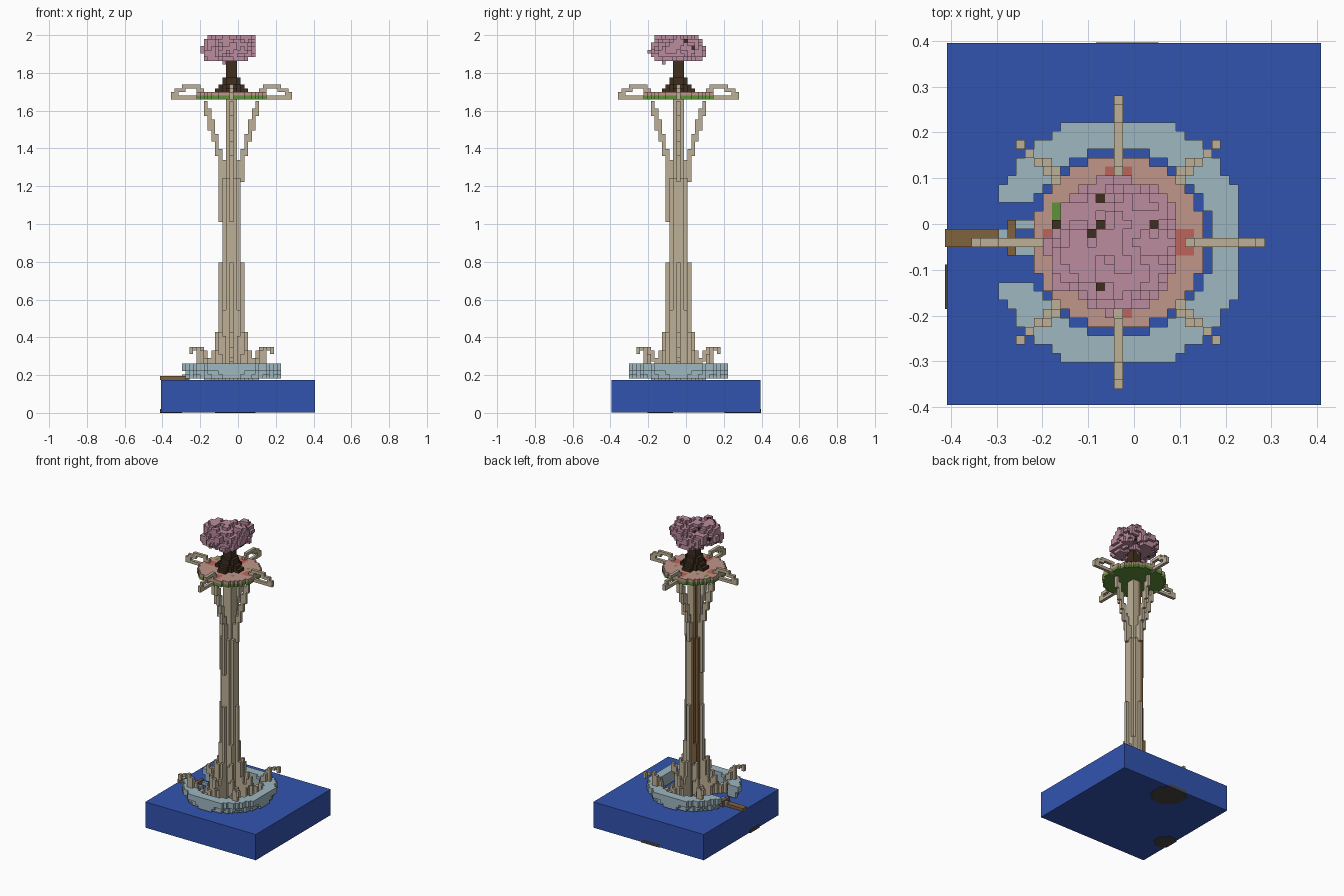
import bpy, bmesh, math, random
from mathutils import Vector

if "Cube" in bpy.data.objects:
    bpy.data.objects.remove(bpy.data.objects["Cube"])

random.seed(7)
U = 2 / 103                     # block size
CX, CY = -0.034, -0.040         # tower axis
SIDES = [Vector(v) for v in ((1, 0, 0), (-1, 0, 0), (0, 1, 0), (0, -1, 0), (0, 0, 1), (0, 0, -1))]
COLOURS = {
    "sea_blue": "3254B0", "pale_blue": "9EB7C0", "tan_stone": "BEB096",
    "plank_brown": "80623E", "salmon": "C0968A", "coral_red": "BE645A",
    "grass_green": "5F9138", "blossom_pink": "BC8C9F", "bark_brown": "3E2E1F",
    "seabed_grey": "4A463F",
}


def linear(c):
    return c / 12.92 if c <= 0.04045 else ((c + 0.055) / 1.055) ** 2.4


def make_material(name, code):
    rgb = [linear(int(code[n:n + 2], 16) / 255) for n in (0, 2, 4)]
    m = bpy.data.materials.new(name)
    m.use_nodes = True
    m.diffuse_color = (*rgb, 1)
    bsdf = m.node_tree.nodes["Principled BSDF"]
    bsdf.inputs["Base Color"].default_value = (*rgb, 1)
    bsdf.inputs["Roughness"].default_value = 0.9
    return m


MATS = {n: make_material(n, c) for n, c in COLOURS.items()}


def blocks(name, cells, lift=0.0):
    """Build one mesh from {(i, j, k): colour}, keeping outside faces only."""
    bm = bmesh.new()
    slots = sorted(set(cells.values()))
    for cell, colour in cells.items():
        base = Vector(cell)
        for n in SIDES:
            if tuple(int(v) for v in base + n) in cells:
                continue
            a = Vector((n.y, n.z, n.x))
            b = n.cross(a)
            mid = base + n / 2
            corners = [mid + (a * s + b * t) / 2 for s, t in ((-1, -1), (1, -1), (1, 1), (-1, 1))]
            face = bm.faces.new([bm.verts.new((p.x * U + CX, p.y * U + CY, (p.z + 0.5 + lift) * U))
                                 for p in corners])
            face.material_index = slots.index(colour)
    bmesh.ops.remove_doubles(bm, verts=bm.verts, dist=U / 100)
    mesh = bpy.data.meshes.new(name)
    bm.to_mesh(mesh)
    bm.free()
    for s in slots:
        mesh.materials.append(MATS[s])
    ob = bpy.data.objects.new(name, mesh)
    bpy.context.collection.objects.link(ob)
    return ob


def grid(r):
    return [(i, j) for i in range(-r, r + 1) for j in range(-r, r + 1)]


def four_ways(d, e=0):
    """Turn one offset into its four quarter turns."""
    return [(d, e), (-e, d), (-d, -e), (e, -d)]


def layer(z):
    return round(z / U)


# Sea block
bpy.ops.mesh.primitive_cube_add(size=1, location=(0, 0, (9 * U + 0.003) / 2))
sea = bpy.context.object
sea.name = "sea"
sea.scale = (0.816, 0.791, 9 * U - 0.003)
sea.data.materials.append(MATS["sea_blue"])

# Seabed lumps showing at the bottom edges
lumps = {}
for ci, cj, r in ((1, 18, 5), (-17, -5, 3)):
    for i, j in grid(r):
        if math.hypot(i, j) < r + 0.4 and ci + i >= -19 and cj + j <= 22:
            lumps[ci + i, cj + j, 0] = "seabed_grey"
blocks("seabed", lumps)

# Harbour ring, flaring upward, open on the pier side
ring = {}
for k, inner, outer in ((9, 11, 13.3), (10, 10.8, 13.6), (11, 10.8, 14.4), (12, 10.6, 14.4)):
    for i, j in grid(13):
        if inner <= math.hypot(i, j) <= outer and not (i < 0 and abs(j) <= 4):
            ring[i, j, k] = "pale_blue"
for i, j in ((-11, 2), (-10, 2), (-11, -1), (-10, -1), (-13, 1)):
    ring[i, j, 9] = "pale_blue"
blocks("harbour_ring", ring, 0.4)

# Pier with its cross beam
pier = {(i, j, 9): "plank_brown" for i in range(-19, -12) for j in (0, 1)}
pier.update({(-12, j, k): "plank_brown" for j in range(-1, 3) for k in (9, 10)})
blocks("pier", pier)

# Tower shaft, stepped cross section with a timber corner
shaft = {}
for k in range(9, 87):
    reach = 3 if k < layer(0.8) else 2 if k < layer(1.0) else 3 if k < layer(1.24) else 1
    for i, j in grid(reach):
        d, e = max(abs(i), abs(j)), min(abs(i), abs(j))
        if e <= (1 if d < 3 else 0) and not (reach == 3 and k > 50 and max(i, j) == 3):
            shaft[i, j, k] = "plank_brown" if i < 0 and j > 0 else "tan_stone"
blocks("tower_shaft", shaft)

# Roots around the foot: straight ones and curled diagonal ones
roots = {}
for d, low, high in ((3, 9, 29), (4, 9, 22), (5, 9, 17), (6, 9, 15), (7, 14, 17), (8, 15, 18)):
    for i, j in four_ways(d):
        roots.update({(i, j, k): "tan_stone" for k in range(low, high)})
for d, low, high in ((2, 9, 28), (3, 9, 22), (4, 9, 17), (5, 9, 13), (6, 9, 12),
                     (7, 9, 13), (8, 10, 16), (9, 13, 18), (10, 17, 18), (11, 16, 18)):
    for i, j in four_ways(d, d):
        roots.update({(i, j, k): "tan_stone" for k in range(low, high)})
        if 2 < d < 10:
            step = 1 if i > 0 else -1
            roots.update({(i - step, j, k): "tan_stone" for k in range(low, high - 1)})
roots = {c: "plank_brown" if c[:2] == (-2, 2) else m for c, m in roots.items()}
blocks("roots", roots)

# Struts stepping out beneath the platform
struts = {}
for d, low, high in ((2, 1.24, 1.34), (3, 1.23, 1.4), (4, 1.35, 1.47), (5, 1.44, 1.55),
                     (6, 1.5, 1.61), (7, 1.58, 1.66)):
    for i, j in four_ways(d):
        struts.update({(i, j, k): "tan_stone" for k in range(layer(low), layer(high))})
blocks("struts", struts)

# Looped arms reaching out from the platform
arms = {}
for k, first, last in ((85, 9, 16), (86, 15, 16), (87, 13, 15), (88, 9, 13), (87, 8, 9), (86, 8, 9)):
    for d in range(first, last + 1):
        for i, j in four_ways(d):
            arms[i, j, k] = "tan_stone"
blocks("arms", arms, 0.5)

# Round platform: grass below, salmon paving with coral patches above
platform = {}
lawns = ((-7, 3), (-7, 4), (5, 3), (-7, -1), (-4, 4), (4, -4))
for i, j in grid(9):
    if math.hypot(i, j) <= 9.5:
        d, e = (i, j) if abs(i) > abs(j) else (j, i)
        patch = 6 <= abs(d) <= 8 and e in (-1, 0, 1)
        platform[i, j, 85] = "grass_green"
        platform[i, j, 86] = "coral_red" if patch else "grass_green" if (i, j) in lawns else "salmon"
blocks("platform", platform, 0.5)

# Tree trunk with flared foot
trunk = {}
for k in range(87, 97):
    r = {87: 4.2, 88: 3.2, 89: 2.3, 90: 2.3}.get(k, 1.5)
    for i, j in grid(5):
        if math.hypot(i, j) <= r and (k > 88 or (i + j) % 2 == 0 or min(abs(i), abs(j)) < 2):
            trunk[i, j, k] = "bark_brown"
blocks("tree_trunk", trunk, 0.5)

# Blossom crown: many small clumps filling a flattened dome
crown = {}
for n in range(75):
    a, r = n * 2.4, 6.3 * math.sqrt((n + 0.5) / 75)
    spread = math.sqrt(1 - (r / 7.5) ** 2)
    ci, cj = r * math.cos(a) - 0.5, r * math.sin(a) - 0.4
    ck = 98.6 + random.uniform(-2.2, 3.0) * spread
    size = random.uniform(1.5, 2.2)
    for i, j in grid(9):
        for k in range(94, 103):
            if math.dist((i, j, k), (ci, cj, ck)) <= size:
                crown[i, j, k] = "blossom_pink"
for cell in crown:
    if random.random() < 0.025:
        crown[cell] = "bark_brown"
for i, j in grid(1):
    crown[i - 1, j, 102] = "blossom_pink"
blocks("blossom_crown", crown)
